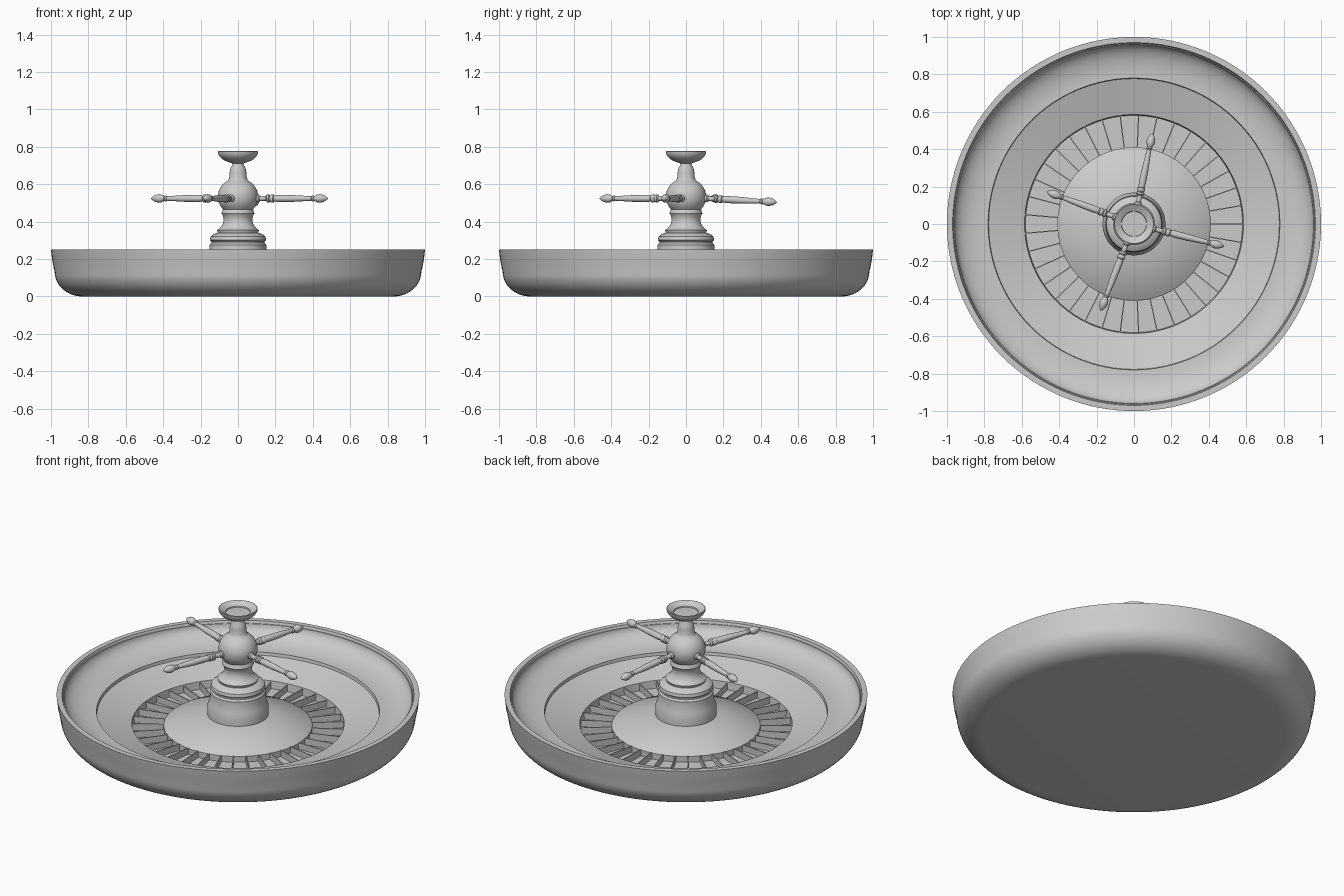
import bpy, bmesh, math
from mathutils import Matrix, Vector

if "Cube" in bpy.data.objects:
    bpy.data.objects.remove(bpy.data.objects["Cube"], do_unlink=True)

grey = bpy.data.materials.new("plain grey")
grey.use_nodes = True
GREY = (0.6, 0.6, 0.6, 1)
grey.diffuse_color = GREY
grey.node_tree.nodes["Principled BSDF"].inputs["Base Color"].default_value = GREY


def finish(name, bm, angle=30):
    bmesh.ops.recalc_face_normals(bm, faces=bm.faces)
    mesh = bpy.data.meshes.new(name)
    bm.to_mesh(mesh)
    bm.free()
    mesh.materials.append(grey)
    ob = bpy.data.objects.new(name, mesh)
    bpy.context.collection.objects.link(ob)
    bpy.ops.object.select_all(action="DESELECT")
    bpy.context.view_layer.objects.active = ob
    ob.select_set(True)
    bpy.ops.object.shade_smooth_by_angle(angle=math.radians(angle))
    return ob


def lathe(name, profile, steps):
    """Turn a (radius, height) profile around the z axis."""
    bm = bmesh.new()
    verts = [bm.verts.new((r, 0, z)) for r, z in profile]
    edges = [bm.edges.new(pair) for pair in zip(verts, verts[1:])]
    bmesh.ops.spin(bm, geom=verts + edges, cent=(0, 0, 0), axis=(0, 0, 1),
                   angle=math.tau, steps=steps)
    bmesh.ops.remove_doubles(bm, verts=bm.verts, dist=0.0003)
    return finish(name, bm)


def arc(cx, cz, rx, rz, start, end, n):
    """Elliptical run of profile points, angles in degrees."""
    angles = [math.radians(start + (end - start) * i / n) for i in range(n + 1)]
    return [(cx + rx * math.cos(a), cz + rz * math.sin(a)) for a in angles]


# Bowl: rounded outside, concave inside wall, stepped track, pocket trough
outside = [(0, 0)] + arc(0.83, 0.13, 0.15, 0.13, -90, 0, 12) + [(0.993, 0.19), (1, 0.25)]
inside = [(0.97, 0.25), (0.965, 0.235)] + arc(0.78, 0.235, 0.18, 0.085, 0, -90, 12)
track = [(0.777, 0.132), (0.585, 0.075), (0.58, 0.03)]
lathe("bowl", outside + inside + track + [(0.4, 0.03), (0, 0.03)], 128)

# Central cone
lathe("cone", [(0.41, 0.03), (0.41, 0.065), (0.405, 0.07), (0.16, 0.137), (0, 0.14)], 96)

# Thin dividers between the number pockets
POCKETS = 37
bm = bmesh.new()
for i in range(POCKETS):
    turn = Matrix.Rotation(math.tau * i / POCKETS, 4, "Z")
    place = turn @ Matrix.Translation((0.495, 0, 0.048))
    bmesh.ops.create_cube(bm, size=1, matrix=place @ Matrix.Diagonal((0.18, 0.006, 0.04, 1)))
finish("pocket_dividers", bm)

# Turret: stepped base, waist, ball, neck and dish
base = [(0, 0.13), (0.168, 0.13), (0.168, 0.19), (0.16, 0.21), (0.152, 0.25),
        (0.152, 0.275), (0.143, 0.285), (0.143, 0.295), (0.151, 0.302),
        (0.147, 0.32), (0.13, 0.334), (0.108, 0.34)]
waist = arc(0.16, 0.41, 0.083, 0.068, 235, 150, 8)
ball = arc(0, 0.533, 0.108, 0.1, -42, 60, 16)
neck = [(0.047, 0.632), (0.046, 0.66), (0.041, 0.685), (0.031, 0.703), (0.03, 0.712)]
dish = arc(0, 0.775, 0.108, 0.064, -66, 0, 8)
dish_top = [(0.104, 0.777), (0.068, 0.757), (0.066, 0.75), (0, 0.75)]
lathe("turret", base + waist + ball + neck + dish + dish_top, 64)

# Four turned handles with collars and teardrop ends
handle = [(0, 0.08), (0.02, 0.08), (0.02, 0.115), (0.013, 0.122), (0.013, 0.155),
          (0.022, 0.162), (0.022, 0.172), (0.016, 0.176), (0.021, 0.184),
          (0.021, 0.196), (0.016, 0.2), (0.019, 0.225), (0.018, 0.3), (0.012, 0.405),
          (0.017, 0.412), (0.013, 0.42), (0.021, 0.438), (0.023, 0.452),
          (0.018, 0.472), (0.009, 0.488), (0, 0.497)]
for number, (heading, drop) in enumerate([(78.5, 3), (159.6, 0), (249, 0), (346, 0)], 1):
    arm = lathe("handle_%d" % number, handle, 20)
    a = math.radians(heading)
    direction = Vector((math.cos(a), math.sin(a), -math.tan(math.radians(drop))))
    arm.rotation_euler = direction.to_track_quat("Z", "Y").to_euler()
    arm.location.z = 0.524 + 0.002 * drop
